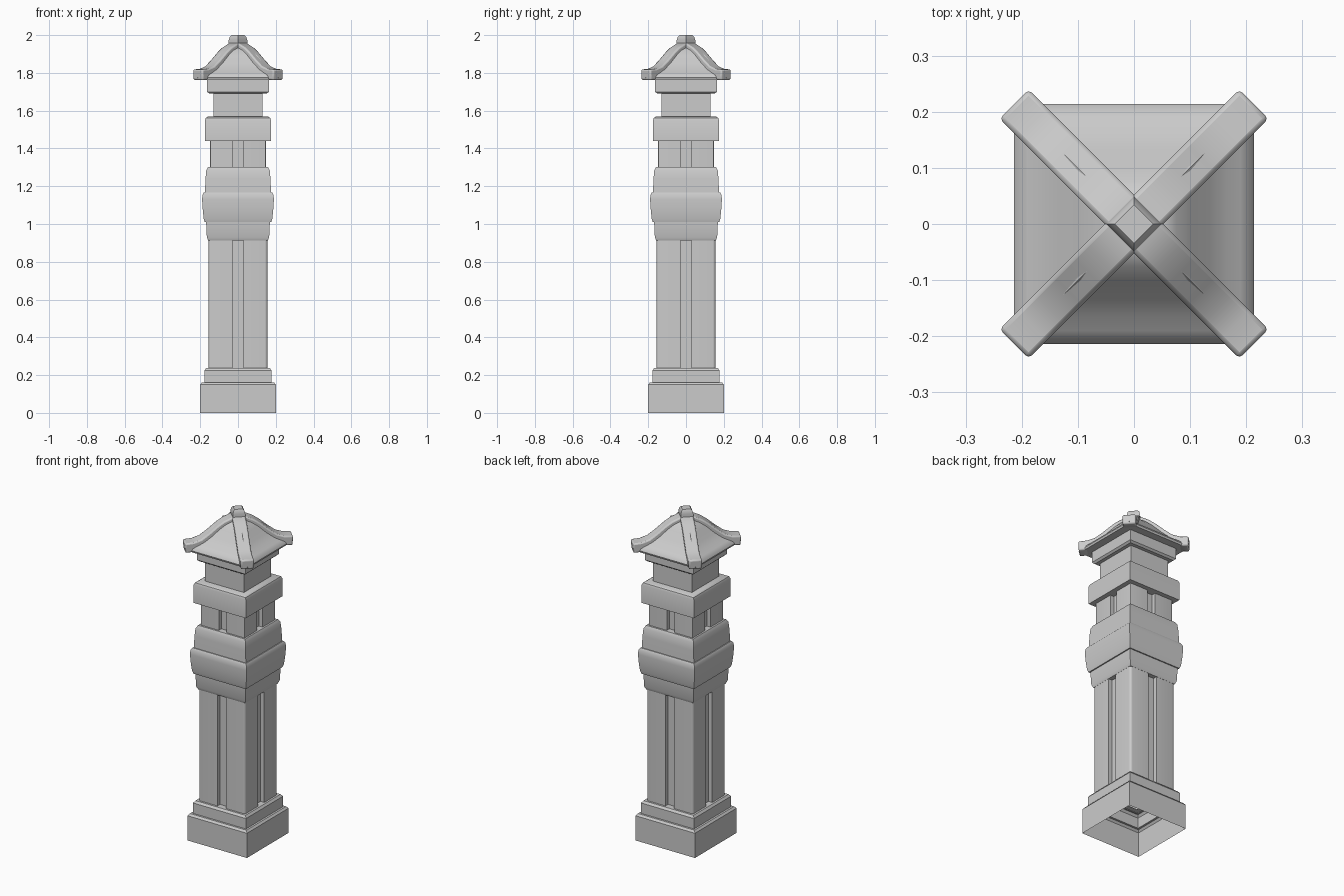
import bpy, bmesh, math
from mathutils import Matrix

cube = bpy.data.objects.get("Cube")
if cube:
    bpy.data.objects.remove(cube, do_unlink=True)

stone = bpy.data.materials.new("grey_stone")
stone.use_nodes = True
colour = (0.6, 0.6, 0.6, 1)
stone.diffuse_color = colour
stone.node_tree.nodes["Principled BSDF"].inputs["Base Color"].default_value = colour


def finish(name, bm, bevel=0):
    bmesh.ops.recalc_face_normals(bm, faces=bm.faces)
    mesh = bpy.data.meshes.new(name)
    bm.to_mesh(mesh)
    bm.free()
    mesh.materials.append(stone)
    ob = bpy.data.objects.new(name, mesh)
    bpy.context.collection.objects.link(ob)
    if bevel:
        mod = ob.modifiers.new("soft_edges", "BEVEL")
        mod.width, mod.segments = bevel, 2
        mod.limit_method, mod.angle_limit = "ANGLE", math.radians(50)
    bpy.ops.object.select_all(action="DESELECT")
    ob.select_set(True)
    bpy.context.view_layer.objects.active = ob
    bpy.ops.object.shade_smooth_by_angle(angle=math.radians(35))
    return ob


def loft(name, outlines, caps=True, bevel=0):
    """Skin a stack of outlines, each a list of 3D points."""
    bm = bmesh.new()
    rings = [[bm.verts.new(p) for p in o] for o in outlines]
    n = len(rings[0])
    for a, b in zip(rings, rings[1:]):
        for i in range(n):
            j = (i + 1) % n
            bm.faces.new((a[i], a[j], b[j], b[i]))
    if caps:
        bm.faces.new(rings[0])
        bm.faces.new(rings[-1])
    return finish(name, bm, bevel)


def square(r, z):
    return [(r, -r, z), (r, r, z), (-r, r, z), (-r, -r, z)]


def block(name, profile, caps=True, bevel=0):
    return loft(name, [square(r, z) for r, z in profile], caps, bevel)


def grooved_post(name, r, z0, z1, groove, depth, rounding):
    """Square post with rounded corners and a groove down each side."""
    quarter = [(r - depth, -groove), (r - depth, groove), (r, groove)]
    c = r - rounding
    for k in range(5):
        a = k * math.pi / 8
        quarter.append((c + rounding * math.cos(a), c + rounding * math.sin(a)))
    quarter.append((groove, r))
    ring = []
    for k in range(4):
        turn = Matrix.Rotation(k * math.pi / 2, 2)
        ring += [(turn[0][0] * x + turn[0][1] * y, turn[1][0] * x + turn[1][1] * y)
                 for x, y in quarter]
    return loft(name, [[(x, y, z) for x, y in ring] for z in (z0, z1)], caps=False)


# Hollow stepped base, open underneath
block("base", [(0.2, 0), (0.2, 0.15), (0.19, 0.162), (0.178, 0.162),
               (0.178, 0.225), (0.168, 0.238), (0.125, 0.238)], caps=False)

# Main shaft and upper shaft
grooved_post("shaft", 0.156, 0.235, 0.92, 0.029, 0.025, 0.014)
grooved_post("upper_shaft", 0.147, 1.29, 1.45, 0.026, 0.025, 0.003)

# Mouldings stacked along the pillar
block("lower_moulding", [(0.157, 0.912), (0.165, 0.93), (0.169, 1.015)])
block("belt", [(0.176, 1.01), (0.182, 1.03), (0.187, 1.08), (0.19, 1.13),
               (0.188, 1.155), (0.18, 1.168)])
block("upper_moulding", [(0.175, 1.16), (0.172, 1.24), (0.168, 1.285), (0.158, 1.302)])
block("cap_block", [(0.175, 1.44), (0.175, 1.55), (0.17, 1.562), (0.16, 1.568)])
block("neck", [(0.131, 1.56), (0.131, 1.70)])
block("collar", [(0.152, 1.69), (0.163, 1.70), (0.163, 1.768)])

# Curved hipped roof
block("roof", [(0.21, 1.764), (0.214, 1.775), (0.208, 1.787), (0.19, 1.80), (0.165, 1.818),
               (0.135, 1.85), (0.1, 1.895), (0.075, 1.92), (0.045, 1.938), (0.01, 1.945)])

# Two crossing ribs that follow the roof hips
top = [(0.214, 1.818), (0.18, 1.822), (0.15, 1.836), (0.12, 1.868),
       (0.085, 1.91), (0.06, 1.935), (0.025, 1.958)]
under = [(0.04, 1.9), (0.1, 1.84), (0.18, 1.764), (0.212, 1.761)]
half = top + [(-t, z) for t, z in reversed(top)]
side = half + [(-t, z) for t, z in reversed(under)] + under
for name, sign in (("rib_a", 1), ("rib_b", -1)):
    w = 0.026
    loft(name, [[(t + s * w, sign * (t - s * w), z) for t, z in side] for s in (-1, 1)],
         bevel=0.008)

# Small diamond finial on the crossing
loft("finial", [[(r, 0, z), (0, r, z), (-r, 0, z), (0, -r, z)]
                for r, z in ((0.05, 1.94), (0.049, 1.975), (0.044, 1.99), (0.034, 2.0))])
